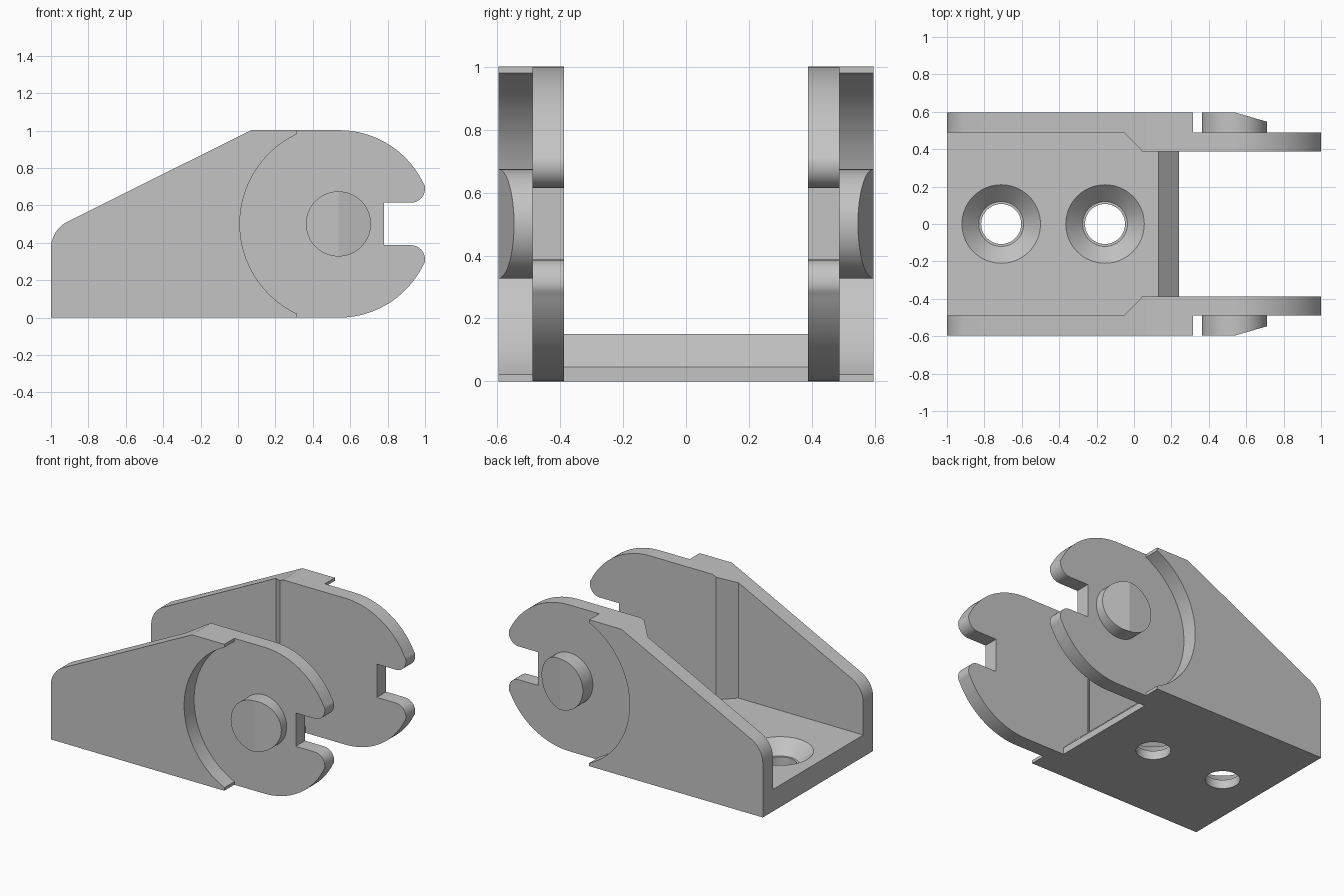
import bpy, bmesh
from math import sin, cos, radians, degrees, acos, atan2
from mathutils import Vector

cube = bpy.data.objects.get("Cube")
if cube:
    bpy.data.objects.remove(cube, do_unlink=True)

grey = bpy.data.materials.new("plain_grey")
grey.use_nodes = True
grey.diffuse_color = (0.55, 0.55, 0.55, 1)
grey.node_tree.nodes["Principled BSDF"].inputs["Base Color"].default_value = grey.diffuse_color

MID = 0.501            # height of the pivot axis
PIVOT = 0.54           # x of the pivot axis
OUT, STEP, IN = 0.597, 0.489, 0.388   # outer, middle and inner wall planes
FLOOR = 0.15


def arc(cx, cz, r, a0, a1, n):
    """Points on an arc, angles in degrees."""
    angles = [radians(a0 + (a1 - a0) * i / n) for i in range(n + 1)]
    return [(cx + r * cos(a), cz + r * sin(a)) for a in angles]


def add_object(name, bm):
    bmesh.ops.recalc_face_normals(bm, faces=bm.faces)
    mesh = bpy.data.meshes.new(name)
    bm.to_mesh(mesh)
    bm.free()
    mesh.materials.append(grey)
    ob = bpy.data.objects.new(name, mesh)
    bpy.context.collection.objects.link(ob)
    return ob


def prism(name, points, low, high, upright=False):
    """Extrude a side profile along y, or a plan along z when upright."""
    bm = bmesh.new()
    place = (lambda p: (p[0], p[1], low)) if upright else (lambda p: (p[0], low, p[1]))
    face = bm.faces.new([bm.verts.new(place(p)) for p in points])
    new = bmesh.ops.extrude_face_region(bm, geom=[face])["geom"]
    d = high - low
    bmesh.ops.translate(bm, vec=(0, 0, d) if upright else (0, d, 0),
                        verts=[v for v in new if isinstance(v, bmesh.types.BMVert)])
    return add_object(name, bm)


def lathe(name, x, profile, n=64):
    """Closed solid of revolution about a vertical axis."""
    bm = bmesh.new()
    rings = [[bm.verts.new((px + x, py, z)) for px, py in arc(0, 0, r, 0, 360 - 360 / n, n - 1)]
             for r, z in profile]
    for a, b in zip(rings, rings[1:]):
        for i in range(n):
            j = (i + 1) % n
            bm.faces.new((a[i], a[j], b[j], b[i]))
    bm.faces.new(rings[0])
    bm.faces.new(rings[-1])
    return add_object(name, bm)


def cut(target, cutter):
    cutter.hide_render = True
    mod = target.modifiers.new("cut", 'BOOLEAN')
    mod.operation, mod.solver, mod.object = 'DIFFERENCE', 'EXACT', cutter
    bpy.context.view_layer.objects.active = target
    bpy.ops.object.modifier_apply(modifier=mod.name)
    bpy.data.objects.remove(cutter, do_unlink=True)


def shade(ob):
    bpy.ops.object.select_all(action='DESELECT')
    ob.select_set(True)
    bpy.context.view_layer.objects.active = ob
    bpy.ops.object.shade_smooth_by_angle(angle=radians(25))


# bracket side outline: rounded jaw with a slot, sloped back, rounded rear corner
tip, slot = 0.075, 0.114
tip_x, tip_dz = 1 - tip, slot + tip
tangent = degrees(atan2(tip_dz, tip_x - PIVOT))
lower = arc(PIVOT, MID, MID, -90, -tangent, 24)
lower += arc(tip_x, MID - tip_dz, tip, -tangent, 90, 12)[1:]
lower.append((0.78, MID - slot))
upper = [(x, 2 * MID - z) for x, z in reversed(lower)]
rear = arc(-0.84, 0.37, 0.16, 116.3, 180, 12)
bracket = prism("bracket", [(-1, 0)] + lower + upper + [(0.07, 2 * MID)] + rear, -OUT, OUT)

# channel between the side walls, narrowing toward the jaws
half = [(-1.2, STEP), (-0.055, STEP), (0.045, IN), (1.2, IN)]
plan = half + [(x, -y) for x, y in reversed(half)]
cut(bracket, prism("channel_cutter", plan, FLOOR, 1.2, upright=True))

# open space ahead of the floor, with a bevelled floor edge
front_gap = [(0.08, 0.2), (0.24, 0.045), (0.24, -0.1), (1.2, -0.1), (1.2, 0.2)]
cut(bracket, prism("front_gap_cutter", front_gap, -IN, IN))

# round recess on the outside of each wall
edge_x, recess_r = 0.315, 0.53
start = degrees(acos((edge_x - PIVOT) / recess_r))
recess = arc(PIVOT, MID, recess_r, start, 360 - start, 40)
recess += [(edge_x, -0.1), (1.2, -0.1), (1.2, 1.2), (edge_x, 1.2)]
for low, high in ((-0.8, -STEP), (STEP, 0.8)):
    cut(bracket, prism("recess_cutter", recess, low, high))

# countersunk screw holes in the floor
sink = [(0.107, -0.1), (0.107, 0.06), (0.12, 0.06), (0.21, FLOOR), (0.21, 0.25)]
for x in (-0.71, -0.155):
    cut(bracket, lathe("screw_hole_cutter", x, sink))
shade(bracket)

# pivot pins with a sloped front half
for side, name in ((1, "back_pivot_pin"), (-1, "front_pivot_pin")):
    circle = arc(PIVOT - 0.003, MID, 0.174, 0, 354.375, 63)
    pin = prism(name, circle, *sorted((side * (STEP - 0.02), side * OUT)))
    bm = bmesh.new()
    bm.from_mesh(pin.data)
    normal = Vector((0.05, side * 0.174, 0)).normalized()
    res = bmesh.ops.bisect_plane(bm, geom=bm.verts[:] + bm.edges[:] + bm.faces[:],
                                 plane_co=(PIVOT - 0.003, side * OUT, 0),
                                 plane_no=normal, clear_outer=True)
    rim = [e for e in bm.edges if e.is_boundary]
    if rim:
        bmesh.ops.holes_fill(bm, edges=rim, sides=0)
    bmesh.ops.recalc_face_normals(bm, faces=bm.faces)
    bm.to_mesh(pin.data)
    bm.free()
    # the crease across the pin head is shallow, so keep it crisp
    shade(pin)
    for p in pin.data.polygons:
        if abs(p.normal.y) > 0.8:
            p.use_smooth = False
